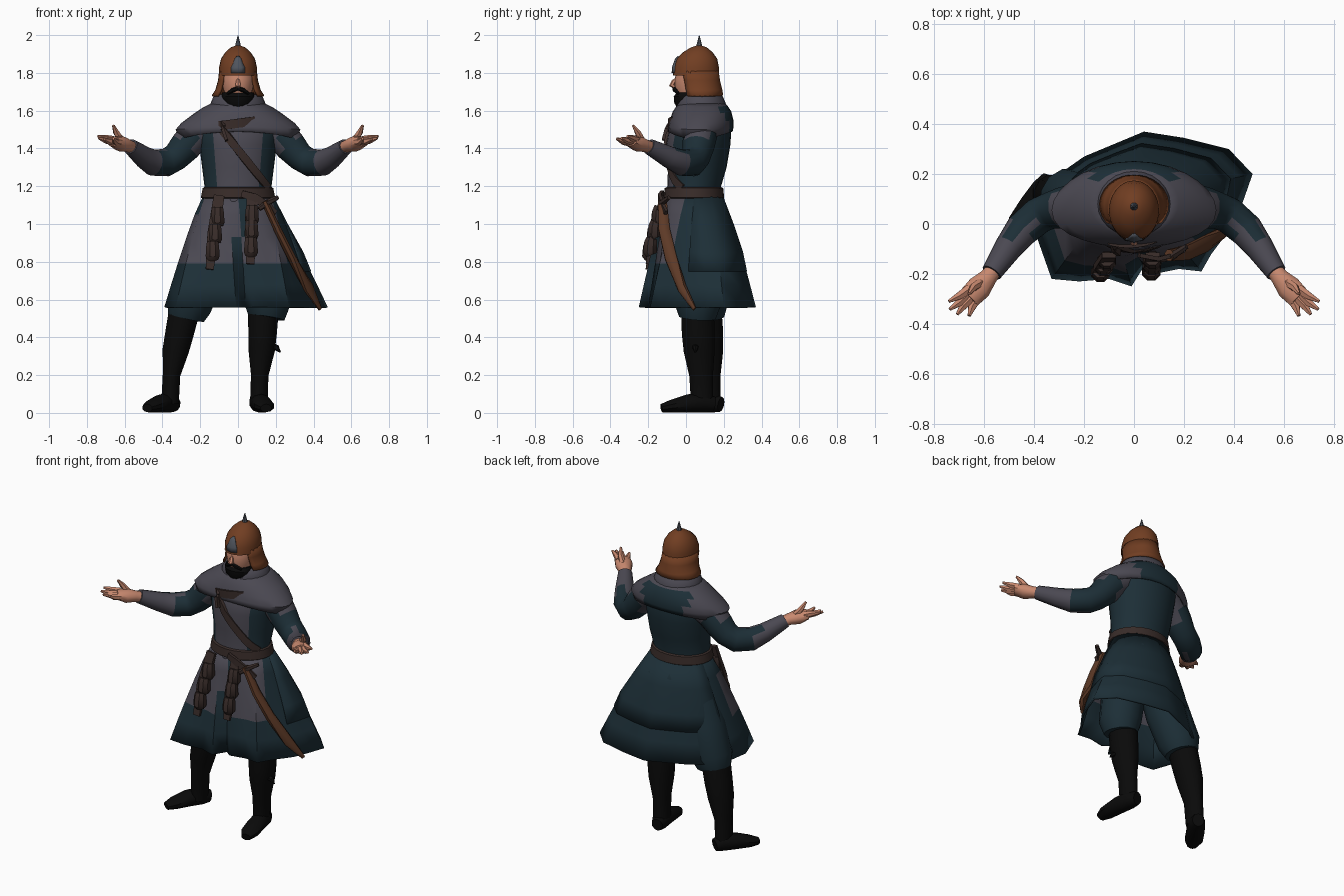
import bpy, bmesh, math
from mathutils import Vector

def material(name, rgb):
    m = bpy.data.materials.new(name)
    m.diffuse_color = (*rgb, 1)
    return m

GREY = material("grey cloth", (0.07, 0.066, 0.085))
TEAL = material("dark teal cloth", (0.012, 0.028, 0.038))
BLACK = material("black", (0.003, 0.003, 0.003))
BROWN = material("dark brown leather", (0.04, 0.025, 0.022))
TAN = material("scabbard leather", (0.11, 0.042, 0.02))
RUST = material("rust helmet", (0.165, 0.048, 0.016))
SKIN = material("skin", (0.58, 0.25, 0.16))
STEEL = material("steel", (0.08, 0.09, 0.11))

def finish(name, bm, mats, rule=None, angle=40):
    bmesh.ops.recalc_face_normals(bm, faces=bm.faces[:])
    for f in bm.faces:
        f.smooth = True
        if rule:
            f.material_index = rule(f.calc_center_median(), f.normal)
    me = bpy.data.meshes.new(name)
    bm.to_mesh(me)
    bm.free()
    for m in mats:
        me.materials.append(m)
    me.set_sharp_from_angle(angle=math.radians(angle))
    ob = bpy.data.objects.new(name, me)
    bpy.context.collection.objects.link(ob)
    return ob

def loft(name, rings, mats, rule=None, caps=True, closed=True, thick=0, angle=40):
    """Skin a list of equal-length rings."""
    bm = bmesh.new()
    vs = [[bm.verts.new(p) for p in r] for r in rings]
    n = len(rings[0])
    for a, b in zip(vs, vs[1:]):
        for i in range(n if closed else n - 1):
            j = (i + 1) % n
            bm.faces.new((a[i], a[j], b[j], b[i]))
    if caps:
        bm.faces.new(vs[0])
        bm.faces.new(vs[-1])
    ob = finish(name, bm, mats, rule, angle)
    if thick:
        mod = ob.modifiers.new("thickness", "SOLIDIFY")
        mod.thickness = thick
        mod.offset = -1
    return ob

def oval(z, cy, rx, ry, n=24, a0=-90, a1=270, droop=0, fwd=0):
    """Horizontal oval; its sides can droop down and slide forward."""
    pts = []
    closed = a1 - a0 == 360
    for i in range(n):
        a = math.radians(a0 + (a1 - a0) * i / (n if closed else n - 1))
        side = abs(math.cos(a)) ** 2
        pts.append(Vector((rx * math.cos(a), cy + ry * math.sin(a) - fwd * side, z - droop * side)))
    return pts

def tube(name, path, radii, mats, rule=None, n=10, mirror=False):
    """Elliptical or round sections along a path; n=4 gives a box section."""
    path = [Vector(p) for p in path]
    rings = []
    for k, p in enumerate(path):
        t = (path[min(k + 1, len(path) - 1)] - path[max(k - 1, 0)]).normalized()
        s = t.cross(Vector((0, 1, 0) if abs(t.z) > 0.85 else (0, 0, 1))).normalized()
        u = s.cross(t)
        a, b = radii[k] if isinstance(radii[k], tuple) else (radii[k], radii[k])
        ring = []
        for i in range(n):
            g = 2 * math.pi * (i + 0.5) / n
            ring.append(p + s * a * math.cos(g) + u * b * math.sin(g))
        rings.append(ring)
    if mirror:
        rings = [[Vector((-v.x, v.y, v.z)) for v in r] for r in rings]
    return loft(name, rings, mats, rule)

# Torso: grey front panel, teal sides and back
TORSO = [(1.12, .04, .185, .145), (1.18, .04, .175, .14), (1.30, .06, .19, .155),
         (1.42, .065, .205, .17), (1.50, .075, .215, .165), (1.56, .085, .2, .14),
         (1.62, .085, .15, .11), (1.66, .08, .11, .1)]
loft("torso", [oval(*r, n=28) for r in TORSO], [TEAL, GREY],
     lambda c, n: int(c.y < 0.02 and abs(c.x) < 0.115))

def chest_y(x, z):
    for a, b in zip(TORSO, TORSO[1:]):
        if a[0] <= z <= b[0]:
            t = (z - a[0]) / (b[0] - a[0])
            cy, rx, ry = (a[i] + (b[i] - a[i]) * t for i in (1, 2, 3))
            return cy - ry * math.sqrt(max(0, 1 - (x / rx) ** 2))

# Shoulder mantle (teal patch at the back) and collar
loft("mantle", [oval(1.65, .085, .12, .11, 28), oval(1.625, .085, .18, .135, 28, droop=.005),
                oval(1.595, .085, .24, .155, 28, droop=.015), oval(1.55, .083, .3, .168, 28, droop=.015, fwd=.015),
                oval(1.515, .08, .33, .172, 28, droop=.015, fwd=.025),
                oval(1.49, .075, .31, .172, 28, droop=.04, fwd=.02)], [GREY, TEAL],
     lambda c, n: int(c.y > .1 and abs(c.x) < .15 and c.z < 1.61), caps=False, thick=.01)
loft("collar", [oval(1.59, .085, .155, .135), oval(1.64, .08, .145, .13), oval(1.675, .08, .13, .115),
                oval(1.685, .08, .115, .1), oval(1.65, .08, .085, .08)], [GREY], caps=False)

# Skirt: waist oval blended into an irregular flared hem
HEM = [(.04, -.17), (.08, -.2), (.18, -.18), (.27, -.19), (.31, -.12), (.4, 0), (.44, .1),
       (.475, .2), (.38, .3), (.2, .345), (.04, .37), (-.08, .32), (-.2, .27), (-.3, .2),
       (-.37, .08), (-.39, -.05), (-.33, -.22), (-.22, -.23), (-.1, -.22), (-.01, -.25)]

def skirt_ring(z, bottom=.56, grow=1.0):
    t = ((1.16 - z) / (1.16 - bottom)) ** .85
    ring = []
    for w, h in zip(oval(z, .045, .18, .145, 20), HEM):
        p = w.lerp(Vector((h[0], h[1], z)), t)
        ring.append(Vector((p.x * grow, .05 + (p.y - .05) * grow, z)))
    return ring

def skirt_colour(c, n):
    return int(c.z > .79 and c.y < 0 and (-.3 < c.x < -.01 or .045 < c.x < .235))

loft("skirt", [skirt_ring(z) for z in (1.16, 1.05, .93, .79, .68, .56)], [TEAL, GREY],
     skirt_colour, caps=False, thick=.012, angle=50)
loft("back_overskirt", [skirt_ring(z, grow=g)[5:15] for z, g in
     ((1.15, 1.0), (1.0, 1.02), (.85, 1.04), (.75, 1.01))], [TEAL],
     caps=False, closed=False, thick=.012, angle=50)

# Belt
loft("belt", [oval(1.135, .042, .19, .153), oval(1.14, .042, .197, .16),
              oval(1.19, .042, .187, .155), oval(1.195, .042, .178, .145)], [BROWN])

# Legs: baggy trousers, tall boots and feet
LEGS = {"left": ([(-.13, .06, .95), (-.19, .08, .75), (-.26, .1, .57), (-.275, .105, .505)],
                 [(-.28, .1, .56), (-.31, .11, .42), (-.33, .115, .33), (-.352, .12, .2), (-.36, .125, .05)],
                 [(-.335, .185, .045), (-.36, .14, .055), (-.41, .07, .05), (-.455, 0, .035), (-.48, -.045, .025)]),
        "right": ([(.1, .05, .95), (.13, .055, .75), (.16, .065, .57), (.15, .06, .505)],
                  [(.135, .06, .56), (.13, .065, .42), (.125, .07, .33), (.115, .08, .2), (.11, .085, .05)],
                  [(.1, .15, .045), (.11, .1, .055), (.125, .01, .05), (.14, -.08, .035), (.148, -.13, .025)])}
for side, (trouser, boot, foot) in LEGS.items():
    tube(side + "_trouser", trouser, [.12, .13, .125, .1], [TEAL], n=12)
    tube(side + "_boot", boot, [(.085, .09), (.078, .09), (.072, .085), (.048, .065), (.048, .06)], [BLACK], n=12)
    tube(side + "_foot", foot, [(.035, .04), (.053, .053), (.055, .048), (.055, .033), (.03, .022)], [BLACK])
tube("boot_buckle", [(.18, .05, .35), (.205, .05, .345), (.225, .05, .32)], [.02, .016, .003], [BLACK], n=6)

# Arms and open hands, mirrored left and right
for side, flip in (("right", False), ("left", True)):
    tube(side + "_sleeve",
         [(.15, .09, 1.52), (.23, .075, 1.47), (.28, .065, 1.41), (.33, .055, 1.355), (.38, .035, 1.325),
          (.45, -.025, 1.325), (.5, -.09, 1.355), (.57, -.195, 1.41)],
         [.09, .09, .085, .075, .074, .07, .058, .042], [GREY, TEAL],
         lambda c, n: int(.22 < abs(c.x) < .4 and c.z < 1.47 or .39 < abs(c.x) < .5 and n.y > .1),
         n=14, mirror=flip)
    tube(side + "_palm", [(.55, -.17, 1.4), (.585, -.215, 1.415), (.62, -.255, 1.425), (.66, -.295, 1.437)],
         [.032, (.038, .034), (.052, .042), (.048, .026)], [SKIN], mirror=flip)
    fingers = [((.66, -.26, 1.445), (.7, -.288, 1.455), (.742, -.31, 1.465)),
               ((.66, -.28, 1.435), (.7, -.315, 1.443), (.738, -.342, 1.455)),
               ((.65, -.295, 1.435), (.685, -.33, 1.438), (.708, -.362, 1.448)),
               ((.63, -.3, 1.43), (.65, -.335, 1.437), (.66, -.368, 1.452)),
               ((.615, -.235, 1.44), (.645, -.255, 1.485), (.66, -.28, 1.522))]
    for i, f in enumerate(fingers):
        tube(f"{side}_{'thumb' if i == 4 else 'finger'}_{i + 1}", f, [.021, .017, .007], [SKIN], n=6, mirror=flip)

# Head, nose, brows, beard and moustache
loft("head", [oval(1.62, .06, .06, .07), oval(1.67, .035, .065, .08), oval(1.72, .035, .08, .093),
              oval(1.77, .04, .086, .1), oval(1.84, .05, .08, .09)], [SKIN])
tube("nose", [(0, -.045, 1.785), (0, -.064, 1.755), (0, -.074, 1.735), (0, -.055, 1.722)],
     [.008, .012, .016, .01], [SKIN], n=6)
loft("beard", [oval(1.62, .0, .05, .05, 16), oval(1.64, 0, .075, .062, 16), oval(1.675, .01, .088, .075, 16),
               oval(1.695, .03, .085, .08, 16)], [BLACK])
for s in (-1, 1):
    tube("moustache", [(0, -.062, 1.718), (s * .03, -.058, 1.708), (s * .055, -.04, 1.69)],
         [.011, .012, .008], [BLACK], n=6)

# Helmet dome, neck guard, front plate and spike
loft("helmet_dome", [oval(1.785, .052, .1, .122), oval(1.83, .054, .1, .12), oval(1.875, .058, .09, .107),
                     oval(1.91, .063, .067, .077), oval(1.935, .068, .038, .042), oval(1.945, .07, .012, .012)], [RUST])
loft("neck_guard", [oval(z, cy, rx, ry, 20, -38, 218) for z, cy, rx, ry in
     ((1.81, .054, .1, .12), (1.76, .063, .106, .118), (1.71, .073, .12, .12), (1.68, .078, .14, .12))],
     [RUST], caps=False, closed=False, thick=.012)
tube("helmet_spike", [(0, .07, 1.93), (0, .07, 1.95), (0, .07, 1.998)], [.018, .015, .002], [STEEL], n=8)
loft("helmet_front_plate", [[Vector((x, y + abs(x) * .3, z)) for x in (-w, -w / 2, 0, w / 2, w)] for z, y, w in
     ((1.8, -.076, .036), (1.83, -.074, .036), (1.85, -.067, .026), (1.875, -.058, .018), (1.89, -.044, .006))],
     [STEEL], caps=False, closed=False, thick=.008)

# Shoulder strap across the chest and throat trim
def chest_strap(name, a, b, width, lift):
    pts = []
    for i in range(9):
        x, z = (a[k] + (b[k] - a[k]) * i / 8 for k in (0, 1))
        pts.append((x, chest_y(x, z) - lift, z))
    tube(name, pts, [(.012, width)] * 9, [BROWN], n=4)

chest_strap("shoulder_strap", (-.085, 1.5), (.16, 1.19), .03, .002)
chest_strap("throat_trim", (-.1, 1.52), (.09, 1.545), .034, .016)
chest_strap("strap_end", (-.09, 1.53), (-.06, 1.44), .035, .01)

# Hanging pouches and belt tail
for x, dx, zs in ((-.1, -.05, (1.04, .95, .86)), (.075, -.01, (1.05, .97, .88))):
    tube("pouch_strap", [(x, -.125, 1.15), (x + dx * .6, -.175, .95), (x + dx, -.205, zs[-1] - .1 + dx * .2 + .01)],
         [(.04, .015), (.045, .02), (.03, .012)], [BROWN], n=4)
    for i, z in enumerate(zs):
        y = -.125 - .26 * (1.1 - z)
        px = x + dx * (1.1 - z) / .35
        tube("pouch", [(px, y, z + .045), (px, y - .005, z + .02), (px, y - .008, z - .03), (px, y - .002, z - .045)],
             [(.032, .03), (.037, .038), (.04, .04), (.032, .03)], [BROWN], n=8)
tube("belt_tail", [(.02, -.125, 1.16), (.09, -.14, 1.14), (.16, -.125, 1.09), (.2, -.105, 1.06)],
     [(.012, .025), (.012, .03), (.012, .03), (.012, .015)], [BROWN], n=4)

# Sword in its scabbard at the side
tube("scabbard", [(.14, -.125, 1.12), (.21, -.115, .97), (.285, -.08, .82), (.375, -.02, .66), (.435, .045, .55)],
     [(.02, .025), (.022, .032), (.024, .034), (.022, .03), (.008, .012)], [TAN], n=8)
tube("sword_guard", [(.11, -.14, 1.08), (.15, -.13, 1.11), (.21, -.09, 1.14)], [.014, .018, .012], [BROWN], n=6)
